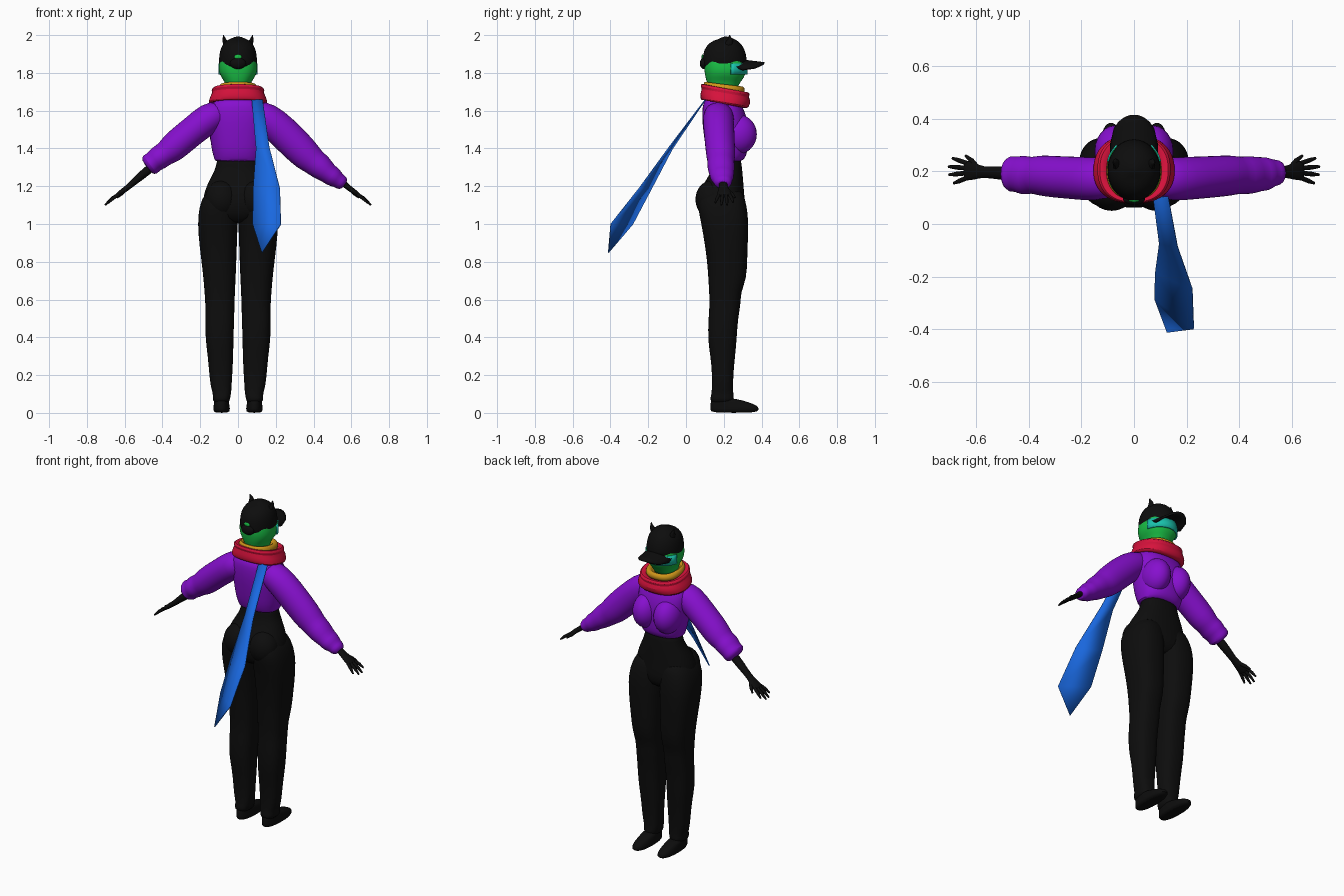
import bpy, bmesh, math
from mathutils import Vector

default = bpy.data.objects.get("Cube")
if default:
    bpy.data.objects.remove(default, do_unlink=True)


def material(name, r, g, b):
    mat = bpy.data.materials.new(name)
    mat.use_nodes = True
    mat.diffuse_color = (r, g, b, 1)
    bsdf = mat.node_tree.nodes["Principled BSDF"]
    bsdf.inputs["Base Color"].default_value = (r, g, b, 1)
    bsdf.inputs["Roughness"].default_value = 0.8
    return mat


BLACK = material("black cloth", .004, .004, .004)
PURPLE = material("purple jacket", .24, .005, .62)
RED = material("red scarf", .68, .006, .045)
GOLD = material("gold collar", .62, .3, .01)
GREEN = material("green skin", .01, .52, .06)
BLUE = material("blue ribbon", .01, .14, .75)
TEAL = material("teal visor", .01, .55, .42)


def build(name, bm, mat, subdiv=0, thick=0, angle=50):
    bmesh.ops.recalc_face_normals(bm, faces=bm.faces)
    mesh = bpy.data.meshes.new(name)
    bm.to_mesh(mesh)
    bm.free()
    obj = bpy.data.objects.new(name, mesh)
    bpy.context.collection.objects.link(obj)
    mesh.materials.append(mat)
    if thick:
        obj.modifiers.new("thickness", "SOLIDIFY").thickness = thick
    if subdiv:
        obj.modifiers.new("smooth", "SUBSURF").levels = subdiv
        obj.modifiers["smooth"].render_levels = subdiv
    bpy.ops.object.select_all(action="DESELECT")
    obj.select_set(True)
    bpy.context.view_layer.objects.active = obj
    bpy.ops.object.shade_smooth_by_angle(angle=math.radians(angle))
    return obj


def skin(name, rings, mat, caps=True, **options):
    """Join rings of points into a surface."""
    bm = bmesh.new()
    loops = [[bm.verts.new(p) for p in ring] for ring in rings]
    for low, high in zip(loops, loops[1:]):
        for i in range(len(low)):
            j = (i + 1) % len(low)
            bm.faces.new((low[i], low[j], high[j], high[i]))
    if caps:
        bm.faces.new(loops[0])
        bm.faces.new(loops[-1])
    return build(name, bm, mat, **options)


def oval(n, power=1.0):
    """Unit outline; a lower power gives a boxier shape."""
    for i in range(n):
        a = math.tau * i / n
        c, s = math.cos(a), math.sin(a)
        yield (math.copysign(abs(c) ** power, c), math.copysign(abs(s) ** power, s))


def stack(name, rows, mat, side=1, n=24, power=.85, tilt=0, **options):
    """Level outlines given as (z, x low, x high, y back, y front)."""
    rings = []
    for z, x0, x1, y0, y1 in rows:
        rings.append([(side * ((x0 + x1) + (x1 - x0) * u) / 2,
                       ((y0 + y1) + (y1 - y0) * v) / 2,
                       z - tilt * v) for u, v in oval(n, power)])
    return skin(name, rings, mat, **options)


def even(rows):
    """Rows with one half width for both sides."""
    return [(z, -w, w, y0, y1) for z, w, y0, y1 in rows]


def tube(name, path, mat, side=1, n=14, **options):
    """Limb along a path of (x, y, z, thickness, width) stations."""
    centres = [Vector(p[:3]) for p in path]
    rings = []
    for k, p in enumerate(path):
        along = centres[min(k + 1, len(path) - 1)] - centres[max(k - 1, 0)]
        across = along.cross(Vector((0, 1, 0))).normalized()
        wide = across.cross(along).normalized()
        ring = [centres[k] + across * u * p[3] + wide * v * p[4] for u, v in oval(n)]
        rings.append([(side * q.x, q.y, q.z) for q in ring])
    return skin(name, rings, mat, **options)


def ball(name, centre, radii, mat):
    bm = bmesh.new()
    bmesh.ops.create_uvsphere(bm, u_segments=24, v_segments=14, radius=1)
    for v in bm.verts:
        v.co = Vector(c + r * q for c, r, q in zip(centre, radii, v.co))
    return build(name, bm, mat)


# Trousers: hips and waist
stack("trouser_hips", even([
    (1.0, .12, .1, .28), (1.06, .19, .065, .32), (1.14, .188, .055, .31),
    (1.21, .165, .09, .305), (1.27, .13, .13, .3), (1.31, .115, .14, .295),
    (1.37, .11, .14, .29)]), BLACK, subdiv=1)

LEG = [(.05, .045, .13, .13, .25), (.08, .042, .135, .128, .255),
       (.1, .036, .132, .135, .25), (.14, .034, .145, .137, .25),
       (.2, .03, .152, .138, .25), (.3, .025, .16, .13, .26),
       (.38, .024, .172, .115, .268), (.5, .02, .175, .118, .275),
       (.57, .018, .172, .125, .29), (.64, .016, .178, .122, .29),
       (.71, .012, .183, .118, .322), (.82, .008, .196, .11, .325),
       (.95, .003, .212, .09, .33), (1.05, .0, .213, .07, .33),
       (1.13, .0, .195, .055, .315), (1.2, .02, .15, .1, .29)]
SHOE = [(.0, .048, .125, .135, .37), (.015, .042, .132, .128, .388),
        (.035, .044, .13, .128, .385), (.055, .048, .127, .13, .34),
        (.08, .05, .125, .135, .25)]
for side, label in ((1, "left"), (-1, "right")):
    stack(label + "_trouser_leg", LEG, BLACK, side, power=.8, subdiv=1)
    stack(label + "_shoe", SHOE, BLACK, side, subdiv=1)
    ball(label + "_seat", (side * .085, .135, 1.13), (.09, .085, .1), BLACK)

# Jacket body with gathered hem
stack("jacket_body", even([
    (1.33, .11, .14, .28), (1.335, .125, .125, .3), (1.36, .13, .115, .32),
    (1.39, .14, .105, .325), (1.46, .148, .095, .33), (1.54, .158, .085, .33),
    (1.6, .16, .085, .31), (1.64, .14, .09, .29), (1.67, .1, .11, .27)]),
    PURPLE, subdiv=1)
for side, label in ((1, "left"), (-1, "right")):
    ball(label + "_chest", (side * .072, .275, 1.475), (.078, .1, .105), PURPLE)

# Sleeves: the right one is pushed further up the arm
LEFT_SLEEVE = [(.07, .175, 1.6, .065, .075), (.15, .17, 1.565, .085, .085),
               (.23, .175, 1.495, .088, .082), (.31, .18, 1.415, .088, .08),
               (.37, .185, 1.355, .082, .078), (.4, .185, 1.33, .07, .07),
               (.44, .185, 1.3, .07, .075), (.48, .19, 1.265, .052, .064),
               (.505, .19, 1.25, .056, .066), (.53, .195, 1.23, .04, .05),
               (.548, .195, 1.22, .042, .05), (.567, .195, 1.205, .027, .035)]
RIGHT_SLEEVE = [(.07, .175, 1.6, .065, .075), (.15, .17, 1.565, .085, .085),
                (.23, .175, 1.5, .078, .082), (.31, .18, 1.435, .08, .08),
                (.36, .185, 1.39, .075, .078), (.39, .185, 1.37, .062, .068),
                (.42, .185, 1.35, .067, .078), (.445, .19, 1.33, .055, .066),
                (.465, .19, 1.315, .064, .072), (.485, .19, 1.3, .048, .055)]
# Forearm and palm, then the fingers
ARM = [(.44, .19, 1.315, .028, .03), (.52, .195, 1.25, .022, .026),
       (.575, .197, 1.2, .015, .02), (.6, .2, 1.182, .015, .032),
       (.635, .203, 1.155, .013, .04), (.645, .203, 1.148, .009, .036)]
FINGERS = {"index": (.69, .25, 1.115), "middle": (.705, .218, 1.1),
           "ring": (.703, .187, 1.1), "little": (.685, .155, 1.112)}
for side, label, sleeve in ((1, "left", LEFT_SLEEVE), (-1, "right", RIGHT_SLEEVE)):
    tube(label + "_sleeve", sleeve, PURPLE, side, n=18, subdiv=1)
    tube(label + "_forearm", ARM, BLACK, side, subdiv=1)
    for k, (finger, tip) in enumerate(FINGERS.items()):
        root = Vector((.632, .23 - k * .018, 1.157))
        tip = Vector(tip)
        middle = root.lerp(tip, .6) + Vector((0, 0, .004))
        tube(label + "_" + finger + "_finger",
             [(*root, .009, .009), (*middle, .009, .009), (*tip, .004, .005)],
             BLACK, side, n=8)
    tube(label + "_thumb", [(.595, .215, 1.183, .01, .01),
         (.618, .242, 1.16, .01, .01), (.64, .26, 1.14, .005, .005)], BLACK, side, n=8)

# Scarf and inner collar, both lower at the front
stack("red_scarf", even([
    (1.655, .1, .11, .27), (1.63, .148, .085, .315), (1.64, .16, .075, .335),
    (1.675, .148, .075, .345), (1.695, .136, .085, .33), (1.705, .143, .075, .34),
    (1.722, .135, .078, .335), (1.718, .105, .105, .3), (1.68, .09, .12, .28)]),
    RED, tilt=.022, subdiv=1)
stack("gold_collar", even([
    (1.69, .1, .1, .3), (1.715, .108, .09, .315), (1.735, .1, .093, .31),
    (1.742, .09, .1, .3), (1.738, .075, .115, .28), (1.7, .065, .12, .26)]),
    GOLD, tilt=.012, subdiv=1)

# Head
stack("head", even([
    (1.69, .06, .12, .26), (1.74, .065, .115, .28), (1.765, .08, .105, .3),
    (1.79, .097, .1, .315), (1.82, .104, .095, .32), (1.86, .1, .095, .315),
    (1.92, .085, .11, .29)]), GREEN, subdiv=1)

# Wraparound visor below the brim
bm = bmesh.new()
rows = []
for z in (1.792, 1.82, 1.85):
    rows.append([bm.verts.new((.107 * math.cos(a), .208 + .118 * math.sin(a), z))
                 for a in (math.radians(15 + 10 * i) for i in range(16))])
for low, high in zip(rows, rows[1:]):
    for i in range(len(low) - 1):
        bm.faces.new((low[i], low[i + 1], high[i + 1], high[i]))
build("visor", bm, TEAL, thick=.008)

# Cap crown
stack("cap_crown", even([
    (1.835, .098, .09, .318), (1.845, .102, .086, .324), (1.89, .101, .087, .32),
    (1.93, .093, .095, .305), (1.96, .075, .115, .28), (1.98, .045, .145, .24),
    (1.988, .01, .18, .2)]), BLACK, power=1, tilt=-.008, subdiv=1)

# Curved cap brim
bm = bmesh.new()
rows = []
for j in range(6):
    t = j / 5
    row = []
    for i in range(13):
        u = i / 6 - 1
        y = .26 + t * (.04 + .115 * math.sqrt(max(0, 1 - u * u)))
        row.append(bm.verts.new((.092 * u, y, 1.875 - .038 * u * u - .018 * t)))
    rows.append(row)
for low, high in zip(rows, rows[1:]):
    for i in range(len(low) - 1):
        bm.faces.new((low[i], low[i + 1], high[i + 1], high[i]))
build("cap_brim", bm, BLACK, thick=.012)

# Rear cap opening and tied hair
ball("cap_opening", (0, .088, 1.885), (.02, .006, .012), GREEN)
ball("hair_knot", (0, .095, 1.85), (.042, .022, .03), BLACK)
for side, label in ((1, "left"), (-1, "right")):
    tube(label + "_hair_tuft", [(side * .06, .22, 1.94, .02, .025),
         (side * .072, .235, 1.975, .01, .014), (side * .078, .23, 2.0, .002, .002)],
         BLACK, n=8)

# Long ribbon trailing from the scarf
bm = bmesh.new()
left = [(.072, .1, 1.66), (.095, -.075, 1.4), (.08, -.185, 1.19), (.077, -.285, 1.0)]
right = [(.13, .1, 1.66), (.165, -.09, 1.41), (.22, -.25, 1.19), (.225, -.4, 1.0)]
left = [bm.verts.new(p) for p in left]
right = [bm.verts.new(p) for p in right]
for i in range(len(left) - 1):
    bm.faces.new((left[i], right[i], right[i + 1], left[i + 1]))
bm.faces.new((left[-1], right[-1], bm.verts.new((.125, -.413, .85))))
build("ribbon", bm, BLUE, thick=.006, angle=20)
